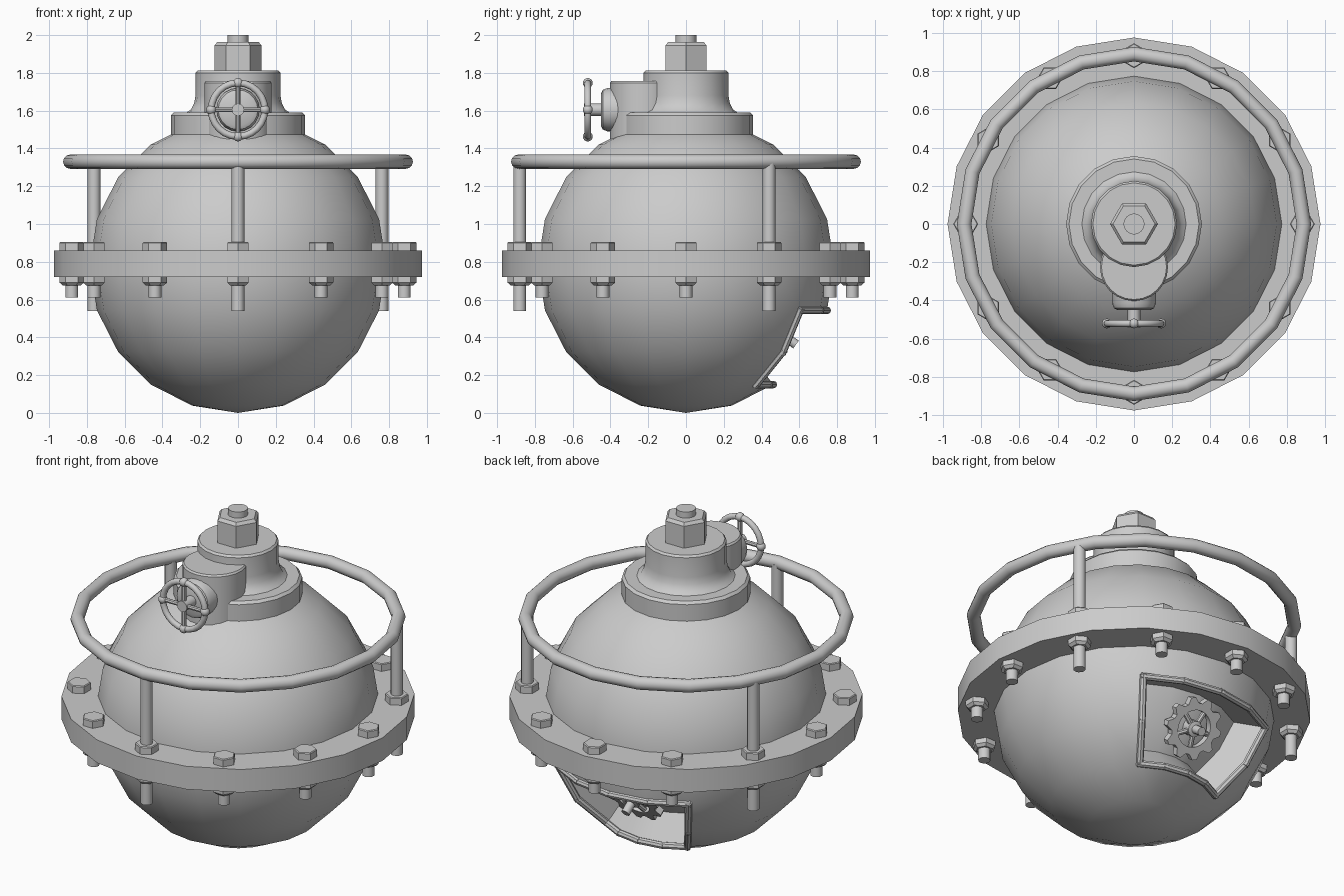
import bpy, bmesh
from math import sin, cos, pi, radians, atan2
from mathutils import Vector, Matrix

cube = bpy.data.objects.get("Cube")
if cube:
    bpy.data.objects.remove(cube, do_unlink=True)

GREY = (0.6, 0.6, 0.6, 1)
mat = bpy.data.materials.new("plain_grey")
mat.use_nodes = True
mat.diffuse_color = GREY
mat.node_tree.nodes["Principled BSDF"].inputs["Base Color"].default_value = GREY

SIDES = 20
CENTRE = Vector((0, 0, 0.785))
RADIUS = 0.785
UP = Vector((0, 0, 1))


def finish(ob, name):
    """Name, colour and smooth an object."""
    ob.name = ob.data.name = name
    ob.data.materials.append(mat)
    bpy.ops.object.select_all(action='DESELECT')
    ob.select_set(True)
    bpy.context.view_layer.objects.active = ob
    bpy.ops.object.shade_smooth_by_angle(angle=radians(35))
    return ob


def from_bmesh(bm, name):
    bmesh.ops.recalc_face_normals(bm, faces=bm.faces[:])
    me = bpy.data.meshes.new(name)
    bm.to_mesh(me)
    bm.free()
    ob = bpy.data.objects.new(name, me)
    bpy.context.collection.objects.link(ob)
    return finish(ob, name)


def frame_at(origin, direction):
    """Matrix whose z axis points along direction."""
    quat = Vector(direction).to_track_quat('Z', 'Y')
    return Matrix.Translation(origin) @ quat.to_matrix().to_4x4()


def lathe(name, profile, sides=SIDES, matrix=Matrix(), turn=0.0):
    """Turn a (radius, height) profile and cap both ends."""
    bm = bmesh.new()
    rings = []
    for r, h in profile:
        angles = [turn + 2 * pi * i / sides for i in range(sides)]
        rings.append([bm.verts.new((r * cos(a), r * sin(a), h)) for a in angles])
    for low, high in zip(rings, rings[1:]):
        for i in range(sides):
            j = (i + 1) % sides
            bm.faces.new((low[i], low[j], high[j], high[i]))
    bm.faces.new(rings[0][::-1])
    bm.faces.new(rings[-1])
    bm.transform(matrix)
    return from_bmesh(bm, name)


def rod(name, start, end, r, sides=12):
    start, end = Vector(start), Vector(end)
    length = (end - start).length
    return lathe(name, [(r, 0), (r, length)], sides, frame_at(start, end - start))


def torus(name, location, rotation, major, minor, segments):
    bpy.ops.mesh.primitive_torus_add(
        location=location, rotation=rotation, major_radius=major,
        minor_radius=minor, major_segments=segments, minor_segments=12)
    return finish(bpy.context.object, name)


def on_sphere(azimuth, below, r=RADIUS):
    """Point at an azimuth and an angle below the equator, in degrees."""
    a, b = radians(azimuth), radians(below)
    return CENTRE + r * Vector((cos(a) * cos(b), sin(a) * cos(b), -sin(b)))


# Spherical shell with a recessed service opening low on the back
bm = bmesh.new()
bmesh.ops.create_uvsphere(bm, u_segments=SIDES, v_segments=10, radius=RADIUS)
opening = []
for f in bm.faces:
    c = f.calc_center_median()
    azimuth = atan2(c.y, c.x)
    below = atan2(-c.z, c.xy.length)
    if abs(azimuth - pi / 2) < radians(36) and radians(18) < below < radians(54):
        opening.append(f)
grown = bmesh.ops.extrude_face_region(bm, geom=opening)["geom"]
for v in grown:
    if isinstance(v, bmesh.types.BMVert):
        v.co *= 0.76
left_over = [f for f in opening if f.is_valid]
if left_over:
    bmesh.ops.delete(bm, geom=left_over, context='FACES')
bm.transform(Matrix.Translation(CENTRE))
from_bmesh(bm, "spherical_shell")

# Frame around the opening
steps = range(54, 127, 18)
border = [on_sphere(a, 18) for a in steps]
border += [on_sphere(126, 36)]
border += [on_sphere(a, 54) for a in reversed(steps)]
border += [on_sphere(54, 36)]
for i, p in enumerate(border):
    q = border[(i + 1) % len(border)]
    along = (q - p).normalized() * 0.012
    rod(f"opening_frame_{i + 1}", p - along, q + along, 0.02, 8)

# Gear inside the opening
out = (on_sphere(90, 36) - CENTRE).normalized()
seat = frame_at(CENTRE + out * 0.6, out)
TEETH = 10
bm = bmesh.new()
loops = []
for i in range(TEETH * 4):
    a = 2 * pi * (i + 0.5) / (TEETH * 4)
    outer = 0.178 if i % 4 < 2 else 0.145
    loops.append([bm.verts.new((r * cos(a), r * sin(a), h))
                  for r, h in ((outer, 0), (outer, 0.04), (0.105, 0.04), (0.105, 0))])
for i, a in enumerate(loops):
    b = loops[(i + 1) % len(loops)]
    for k in range(4):
        n = (k + 1) % 4
        bm.faces.new((a[k], b[k], b[n], a[n]))
bm.transform(seat)
from_bmesh(bm, "gear_rim")
lathe("gear_hub", [(0.045, -0.03), (0.045, 0.05), (0.025, 0.055), (0.025, 0.12)], 12, seat)
for i in range(5):
    a = 2 * pi * i / 5
    tip = Vector((0.115 * cos(a), 0.115 * sin(a), 0.02))
    rod(f"gear_spoke_{i + 1}", seat @ Vector((0, 0, 0.035)), seat @ tip, 0.015, 8)

# Equator flange
lathe("flange", [(0.975, 0.72), (0.975, 0.86)])

# Flange bolts; every fourth one carries a rail post
for i in range(12):
    a = radians(30 * i - 90)
    post = i % 4 == 0
    x, y = 0.88 * cos(a), 0.88 * sin(a)
    place = Matrix.Translation((x, y, 0))
    lathe(f"bolt_head_{i + 1}", [(0.065, 0.86), (0.065, 0.9), (0.06, 0.905)], 6, place, a)
    lathe(f"bolt_nut_{i + 1}", [(0.048, 0.675), (0.065, 0.69), (0.065, 0.72)], 6, place, a)
    low, high = (0.54, 1.33) if post else (0.61, 0.87)
    rod(f"rail_post_{i // 4 + 1}" if post else f"bolt_shank_{i + 1}",
        (x, y, low), (x, y, high), 0.034)

# Guard rail
torus("guard_rail", (0, 0, 1.33), (0, 0, 0), 0.888, 0.038, SIDES)

# Top collar, neck, lock nut and stud
lathe("collar", [(0.355, 1.38), (0.355, 1.575), (0.34, 1.59)])
lathe("neck", [(0.28, 1.585), (0.25, 1.605), (0.232, 1.64), (0.225, 1.68),
               (0.225, 1.8), (0.215, 1.812)])
lathe("lock_nut", [(0.125, 1.81), (0.125, 1.945), (0.11, 1.963)], 6)
lathe("top_stud", [(0.055, 1.95), (0.055, 2.0)], 16)

# Valve chamber, bonnet and stem on the front of the neck
lathe("valve_chamber", [(0.178, 1.4), (0.178, 1.747), (0.17, 1.757)], 24,
      Matrix.Translation((0, -0.225, 0)))
VALVE_Z = 1.605
lathe("valve_bonnet", [(0.115, 0), (0.115, 0.1), (0.105, 0.125), (0.085, 0.135)], SIDES,
      frame_at((0, -0.315, VALVE_Z), (0, -1, 0)))
rod("valve_stem", (0, -0.44, VALVE_Z), (0, -0.54, VALVE_Z), 0.033)

# Handwheel with a knob where each spoke meets the rim
torus("handwheel_rim", (0, -0.52, VALVE_Z), (pi / 2, 0, 0), 0.142, 0.018, 24)
for i in range(4):
    a = pi / 2 * i
    end = (0.142 * cos(a), -0.52, VALVE_Z + 0.142 * sin(a))
    rod(f"handwheel_spoke_{i + 1}", (0, -0.52, VALVE_Z), end, 0.013, 8)
    bpy.ops.mesh.primitive_uv_sphere_add(segments=12, ring_count=8, radius=0.026, location=end)
    finish(bpy.context.object, f"handwheel_knob_{i + 1}")
